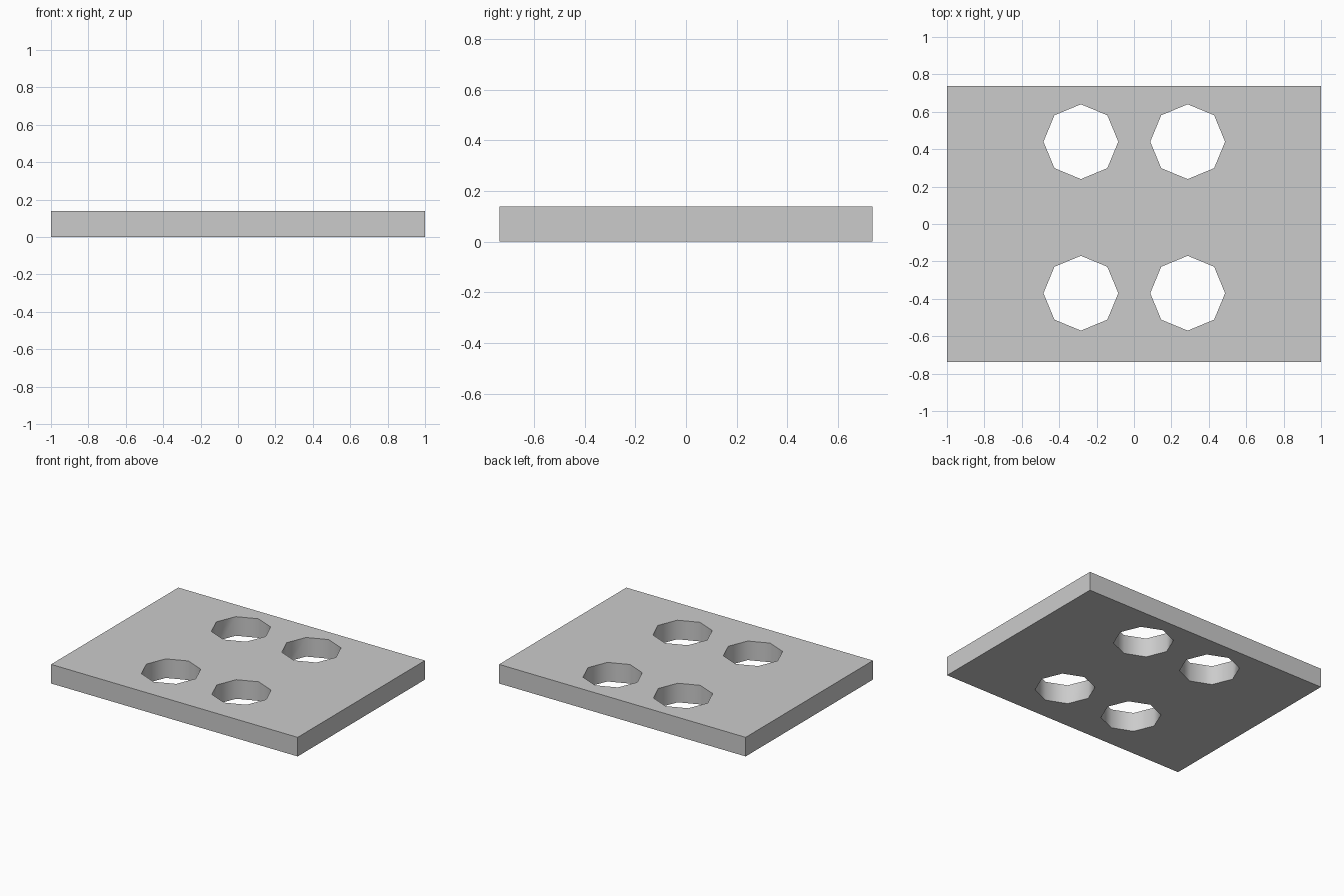
import bpy
from math import radians

if "Cube" in bpy.data.objects:
    bpy.data.objects.remove(bpy.data.objects["Cube"])

LENGTH, WIDTH, THICK = 2.0, 1.474, 0.14
HOLE_RADIUS = 0.2

# Flat rectangular plate
bpy.ops.mesh.primitive_cube_add(size=1, location=(0, 0, THICK / 2))
plate = bpy.context.object
plate.name = "plate"
plate.scale = (LENGTH, WIDTH, THICK)
bpy.ops.object.transform_apply(location=False, rotation=False, scale=True)

# Four octagonal through holes
for x in (-0.284, 0.287):
    for y in (-0.37, 0.44):
        bpy.ops.mesh.primitive_cylinder_add(
            vertices=8, radius=HOLE_RADIUS, depth=THICK * 3, location=(x, y, THICK / 2))
        cutter = bpy.context.object
        cutter.name = "hole_cutter"
        cutter.hide_render = True
        bpy.context.view_layer.objects.active = plate
        cut = plate.modifiers.new("hole", 'BOOLEAN')
        cut.operation = 'DIFFERENCE'
        cut.solver = 'EXACT'
        cut.object = cutter
        bpy.ops.object.modifier_apply(modifier=cut.name)
        bpy.data.objects.remove(cutter)

# Smooth hole walls, sharp plate edges
plate.select_set(True)
bpy.context.view_layer.objects.active = plate
bpy.ops.object.shade_smooth_by_angle(angle=radians(50))
